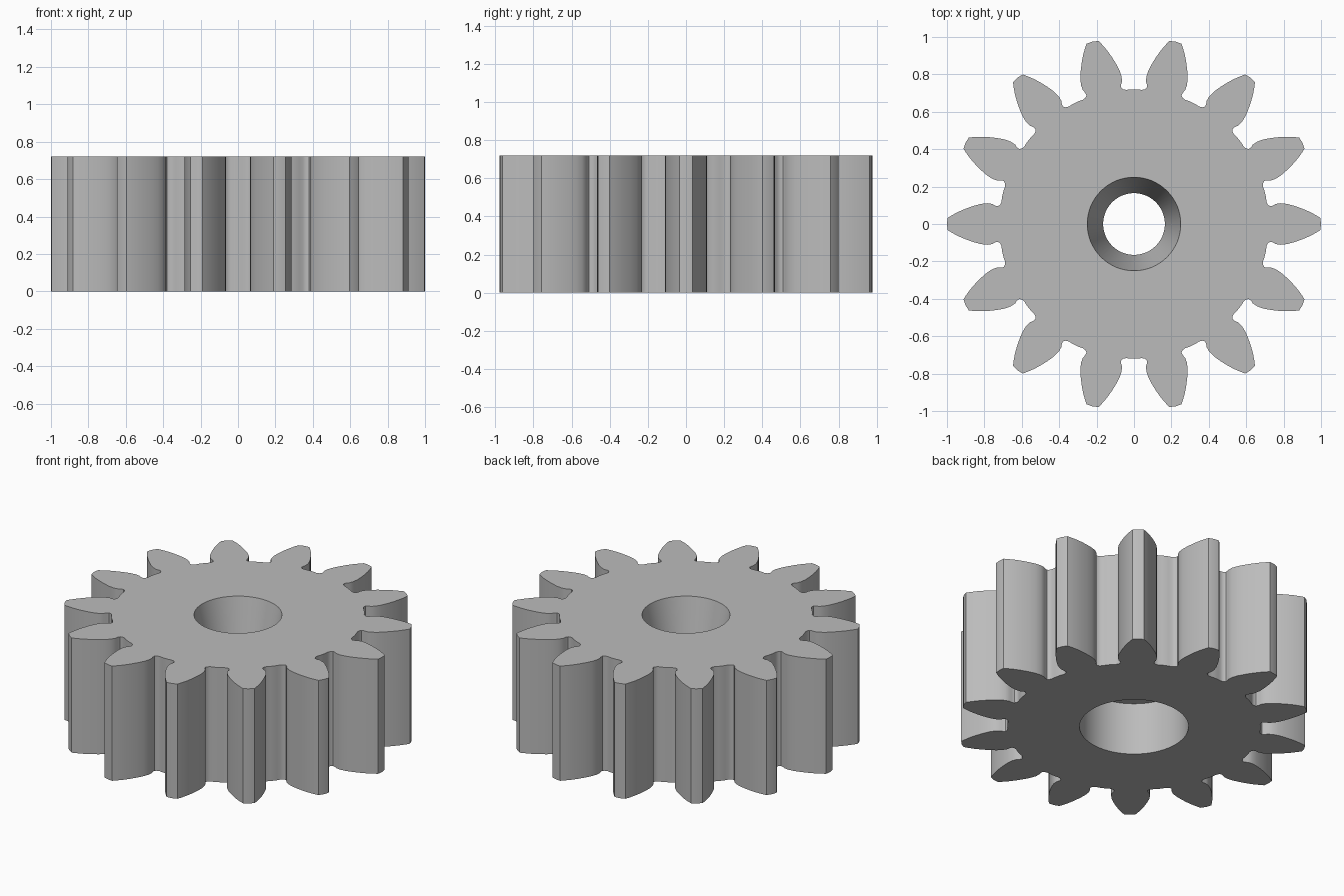
import bpy
import bmesh
import math

cube = bpy.data.objects.get("Cube")
if cube:
    bpy.data.objects.remove(cube)

TEETH = 14
HEIGHT = 0.72
ROOT = 0.72
BORE_SIDES = 64

steel = bpy.data.materials.new("steel_grey")
steel.use_nodes = True
colour = (0.5, 0.5, 0.5, 1)
steel.diffuse_color = colour
steel.node_tree.nodes["Principled BSDF"].inputs["Base Color"].default_value = colour

# Half of one tooth, from root fillet to tip: (distance along axis, half width)
half_tooth = [(0.708, 0.120), (0.715, 0.104), (0.727, 0.095), (0.742, 0.098),
              (0.757, 0.107), (0.785, 0.111), (0.82, 0.107), (0.86, 0.096),
              (0.90, 0.082), (0.94, 0.065), (0.975, 0.046), (0.996, 0.033)]


def gear_outline():
    tooth = [(a, -w) for a, w in half_tooth] + [(1.0, 0.0)]
    tooth += [(a, w) for a, w in reversed(half_tooth)]
    pitch = math.tau / TEETH
    # Root arc between this tooth and the next
    start = math.atan2(half_tooth[0][1], half_tooth[0][0])
    for i in range(1, 4):
        angle = start + (pitch - 2 * start) * i / 4
        tooth.append((ROOT * math.cos(angle), ROOT * math.sin(angle)))
    points = []
    for k in range(TEETH):
        c, s = math.cos(k * pitch), math.sin(k * pitch)
        points += [(x * c - y * s, x * s + y * c) for x, y in tooth]
    return points


def circle(radius):
    return [(radius * math.cos(math.tau * i / BORE_SIDES),
             radius * math.sin(math.tau * i / BORE_SIDES)) for i in range(BORE_SIDES)]


bm = bmesh.new()


def ring(points, z):
    return [bm.verts.new((x, y, z)) for x, y in points]


def bridge(lower, upper):
    n = len(lower)
    for i in range(n):
        j = (i + 1) % n
        bm.faces.new((lower[i], lower[j], upper[j], upper[i]))


def loop_edges(verts):
    result = []
    for a, b in zip(verts, verts[1:] + verts[:1]):
        result.append(bm.edges.get((a, b)) or bm.edges.new((a, b)))
    return result


# Toothed rim
outline = gear_outline()
rim_bottom, rim_top = ring(outline, 0), ring(outline, HEIGHT)
bridge(rim_bottom, rim_top)

# Stepped bore: wide recess below, ledge, tapered hole above
bore = [ring(circle(r), z) for r, z in
        ((0.31, 0), (0.31, 0.33), (0.165, 0.33), (0.25, HEIGHT))]
for lower, upper in zip(bore, bore[1:]):
    bridge(upper, lower)

# Flat end faces with the bore left open
for outer, inner, z in ((rim_bottom, bore[0], -1), (rim_top, bore[-1], 1)):
    bmesh.ops.triangle_fill(bm, use_beauty=True, use_dissolve=False,
                            edges=loop_edges(outer) + loop_edges(inner),
                            normal=(0, 0, z))
bmesh.ops.recalc_face_normals(bm, faces=bm.faces[:])

mesh = bpy.data.meshes.new("spur_gear")
bm.to_mesh(mesh)
bm.free()
mesh.materials.append(steel)
gear = bpy.data.objects.new("spur_gear", mesh)
bpy.context.collection.objects.link(gear)

bpy.ops.object.select_all(action="DESELECT")
gear.select_set(True)
bpy.context.view_layer.objects.active = gear
bpy.ops.object.shade_smooth_by_angle(angle=math.radians(30))
